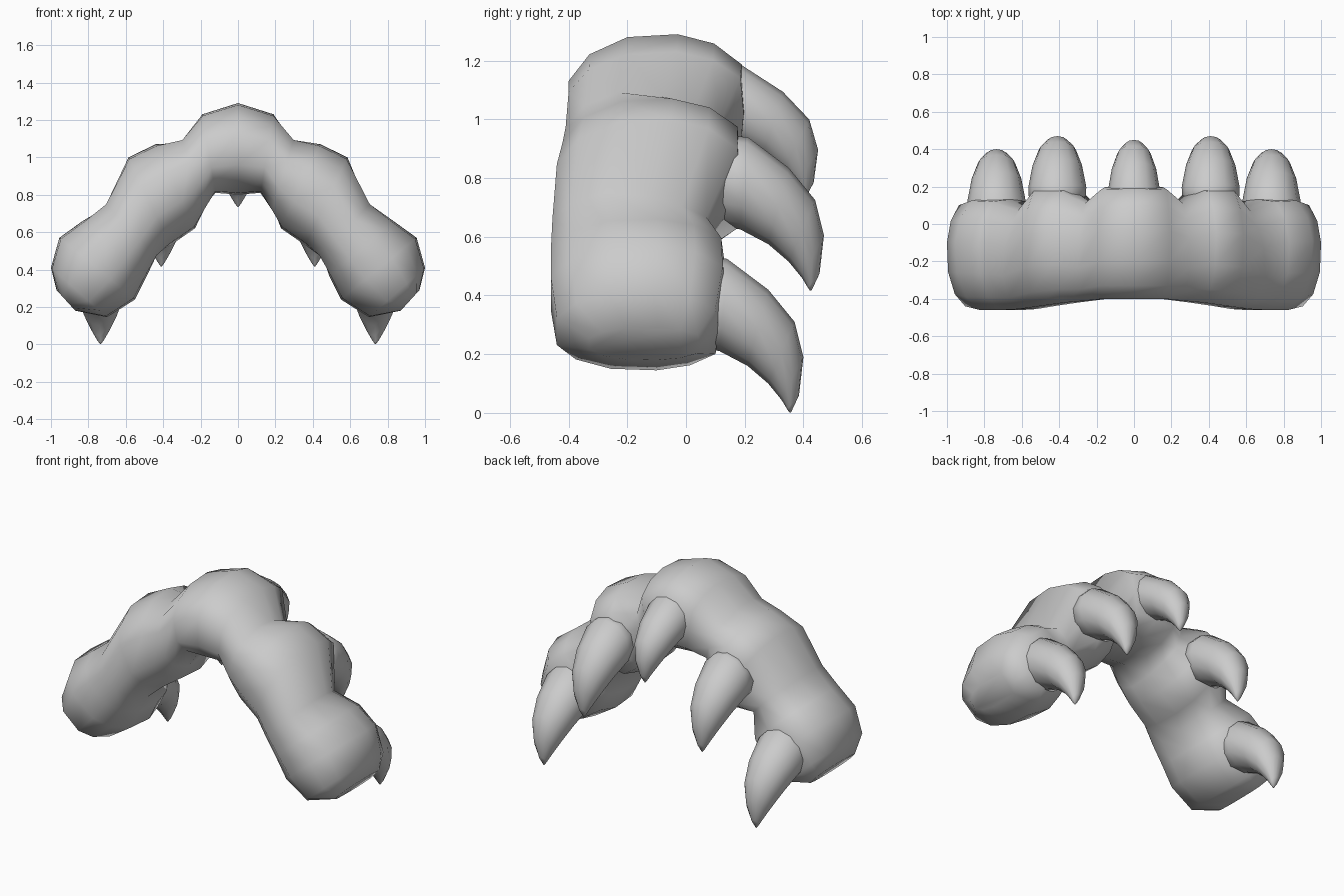
import bpy, bmesh, math

if "Cube" in bpy.data.objects:
    bpy.data.objects.remove(bpy.data.objects["Cube"])


def loft(name, rings):
    """Skin a list of closed rings, capping both ends, shaded smooth."""
    bm = bmesh.new()
    vs = [[bm.verts.new(p) for p in r] for r in rings]
    n = len(rings[0])
    for a, b in zip(vs, vs[1:]):
        for i in range(n):
            j = (i + 1) % n
            bm.faces.new((a[i], a[j], b[j], b[i]))
    bm.faces.new(vs[0][::-1])
    bm.faces.new(vs[-1])
    bmesh.ops.recalc_face_normals(bm, faces=bm.faces)
    for f in bm.faces:
        f.smooth = True
    me = bpy.data.meshes.new(name)
    bm.to_mesh(me)
    bm.free()
    ob = bpy.data.objects.new(name, me)
    bpy.context.collection.objects.link(ob)
    return ob


# Paw cross-section: (back-to-front fraction, inner-to-outer fraction)
half = [(0, .35), (.12, .72), (.34, .96), (.63, 1), (.84, .87), (1, .58)]
section = half + [(1.02, 0)] + [(s, -t) for s, t in reversed(half)]

# Stations along the arch: outer x, z, inner x, z, back y, front y, valley pinch
stations = [
    (0.00, 1.29, 0.00, 0.80, -.40, .19, 0),
    (0.19, 1.23, 0.12, 0.81, -.40, .185, 0),
    (0.30, 1.10, 0.18, 0.71, -.41, .11, .35),
    (0.44, 1.07, 0.23, 0.62, -.42, .175, 0),
    (0.585, 1.00, 0.36, 0.53, -.44, .175, 0),
    (0.71, 0.755, 0.43, 0.47, -.455, .07, .35),
    (0.83, 0.66, 0.49, 0.36, -.46, .12, 0),
    (0.955, 0.57, 0.55, 0.24, -.46, .125, 0),
    (1.00, 0.41, 0.70, 0.145, -.44, .10, 0),
    (0.97, 0.29, 0.87, 0.18, -.33, .04, 0),
]


def paw_ring(st, side):
    ox, oz, ix, iz, back, front, pinch = st
    cx, cz, hx, hz = (ox + ix) / 2, (oz + iz) / 2, (ox - ix) / 2, (oz - iz) / 2
    ring = []
    for s, t in section:
        t *= 1 - pinch * max(0, s - .45) / .55
        ring.append((side * (cx + hx * t), back + (front - back) * s, cz + hz * t))
    return ring


loft("paw", [paw_ring(s, -1) for s in reversed(stations[1:])]
     + [paw_ring(s, 1) for s in stations])

# Claw profile: upper y, z, lower y, z, half width
claw = [
    (.02, .53, .02, .23, .15),
    (.14, .525, .115, .21, .155),
    (.28, .42, .21, .16, .132),
    (.37, .31, .28, .10, .10),
    (.40, .19, .325, .045, .06),
    (.385, .06, .345, .012, .022),
    (.358, .002, .352, .002, .003),
]


def make_claw(name, x, dy, dz, sx=1, sz=1, sides=12):
    def fit(y, z):
        return y + dy, .52 + (z - .52) * sz + dz
    rings = []
    for uy, uz, ly, lz, w in claw:
        uy, uz = fit(uy, uz)
        ly, lz = fit(ly, lz)
        ring = []
        for i in range(sides):
            a = 2 * math.pi * i / sides
            c = math.cos(a) / 2
            ring.append((x + w * sx * math.sin(a),
                         (uy + ly) / 2 + (uy - ly) * c,
                         (uz + lz) / 2 + (uz - lz) * c))
        rings.append(ring)
    loft(name, rings)


make_claw("middle_claw", 0, .05, .66, .9, .86)
for tag, side in (("left", -1), ("right", 1)):
    make_claw(tag + "_inner_claw", side * .41, .07, .415)
    make_claw(tag + "_outer_claw", side * .735, 0, 0)
